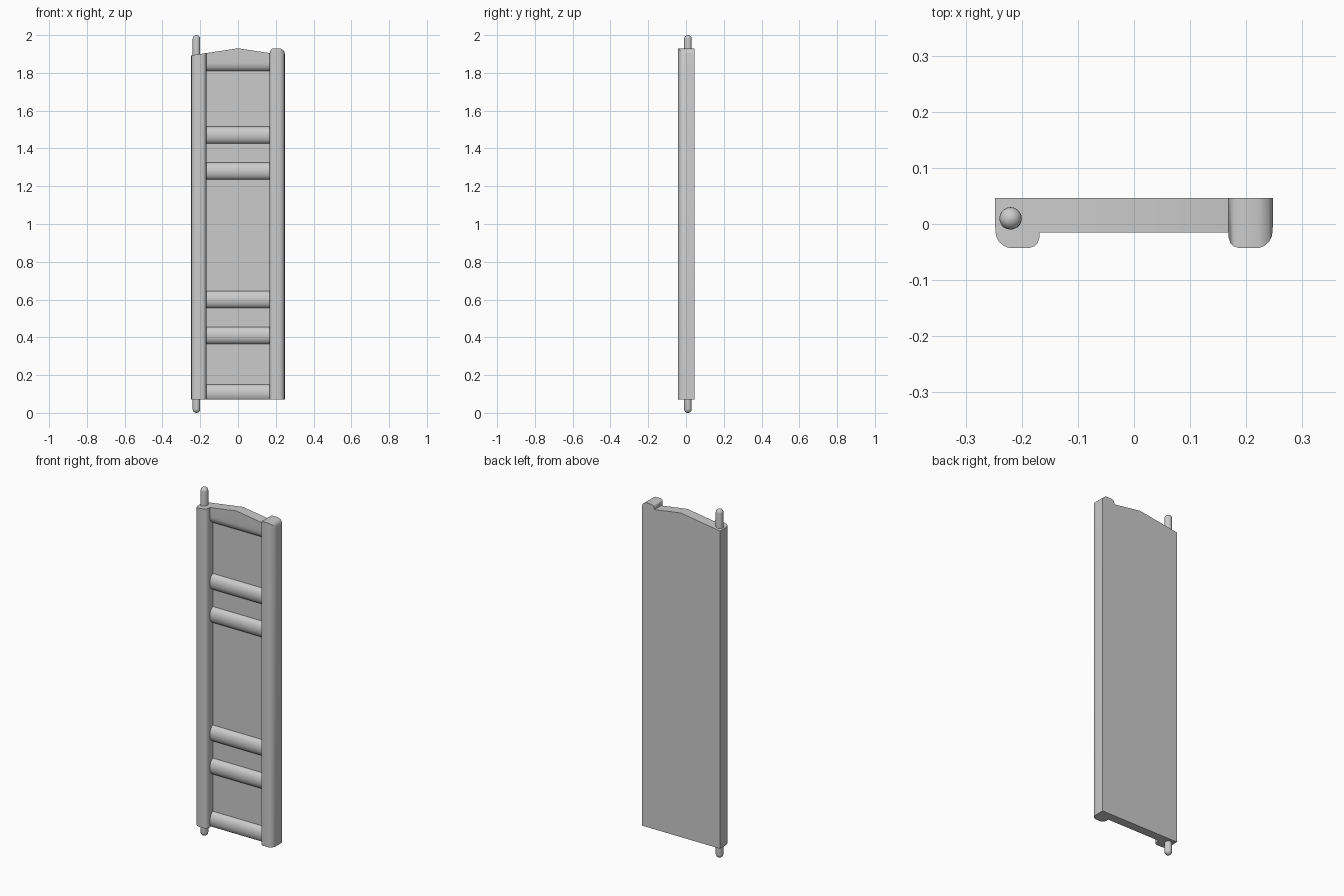
import bpy, bmesh
from math import sin, cos, pi, radians

cube = bpy.data.objects.get("Cube")
if cube:
    bpy.data.objects.remove(cube)

grey = bpy.data.materials.new("plain_grey")
grey.use_nodes = True
COLOUR = (0.6, 0.6, 0.6, 1)
grey.diffuse_color = COLOUR
grey.node_tree.nodes["Principled BSDF"].inputs["Base Color"].default_value = COLOUR

BACK, PANEL, RAIL, POST = 0.046, 0.015, -0.015, -0.043   # depths in y
BASE, PEAK, INNER = 0.07, 1.93, 0.168


def loft(name, sections):
    """Skin a closed solid through matching rings of points."""
    bm = bmesh.new()
    rings = [[bm.verts.new(p) for p in ring] for ring in sections]
    n = len(rings[0])
    for a, b in zip(rings, rings[1:]):
        for i in range(n):
            j = (i + 1) % n
            bm.faces.new((a[i], a[j], b[j], b[i]))
    bm.faces.new(rings[0])
    bm.faces.new(rings[-1])
    bmesh.ops.recalc_face_normals(bm, faces=bm.faces)
    mesh = bpy.data.meshes.new(name)
    bm.to_mesh(mesh)
    bm.free()
    mesh.materials.append(grey)
    obj = bpy.data.objects.new(name, mesh)
    bpy.context.collection.objects.link(obj)
    bpy.ops.object.select_all(action="DESELECT")
    obj.select_set(True)
    bpy.context.view_layer.objects.active = obj
    bpy.ops.object.shade_smooth_by_angle(angle=radians(35))
    return obj


def gable(x):
    """Height of the sloping top edge."""
    return PEAK - 0.15 * abs(x)


# Posts: x position, rounding of the front, rounding of the top
ROUNDING = [(0.248, 0.045, 0.030), (0.246, 0.022, 0.019), (0.241, 0.012, 0.011),
            (0.232, 0.004, 0.004), (0.222, 0, 0), (0.187, 0, 0),
            (0.178, 0.003, 0.003), (0.172, 0.009, 0.009), (INNER, 0.021, 0.024)]
for name, side in (("left_post", 1), ("right_post", -1)):
    sections = []
    for x, front, drop in ROUNDING:
        top = PEAK - drop if side > 0 else gable(x)
        y = POST + front
        sections.append([(side * x, BACK, BASE), (side * x, y, BASE),
                         (side * x, y, top), (side * x, BACK, top)])
    loft(name, sections)

# Recessed panel with a gabled top
SPAN = (-INNER - 0.004, 0, INNER + 0.004)
loft("panel", [[(x, BACK, BASE), (x, PANEL, BASE), (x, PANEL, gable(x)),
                (x, BACK, gable(x))] for x in SPAN])

# Half-round cross rails, the lowest one cut flat at the base
HALF, STEPS = 0.045, 12
for name, z in (("bottom_rail", 0.105), ("lower_rail", 0.41), ("lower_middle_rail", 0.60),
                ("upper_middle_rail", 1.28), ("upper_rail", 1.47)):
    arc = [pi * i / STEPS for i in range(STEPS + 1)]
    profile = [(PANEL + (RAIL - PANEL) * sin(a), z - HALF * cos(a)) for a in arc]
    profile = [p for p in profile if p[1] > BASE]
    if name == "bottom_rail":
        profile.insert(0, (-0.004, BASE))
    ring = [(PANEL + 0.01, profile[0][1])] + profile + [(PANEL + 0.01, profile[-1][1])]
    loft(name, [[(x, y, h) for y, h in ring] for x in (SPAN[0], SPAN[2])])

# Gabled top rail with a rounded lower edge
arc = [pi / 2 * i / 6 for i in range(7)]
edge = [(PANEL + (RAIL - PANEL) * sin(a), 1.81 + HALF * (1 - cos(a))) for a in arc]
loft("top_rail", [[(x, BACK, 1.81)] + [(x, y, z) for y, z in edge] +
                  [(x, RAIL, gable(x)), (x, BACK, gable(x))] for x in SPAN])

# Hinge pins with domed tips
R, SIDES = 0.02, 20
for name, start, tip, way in (("upper_pin", 1.85, 2.0, 1), ("lower_pin", 0.10, 0.0, -1)):
    levels = [(R, start)] + [(R * max(cos(a), 0.05), tip - way * R * (1 - sin(a))) for a in arc]
    loft(name, [[(-0.22 + r * cos(2 * pi * i / SIDES), 0.01 + r * sin(2 * pi * i / SIDES), z)
                 for i in range(SIDES)] for r, z in levels])
